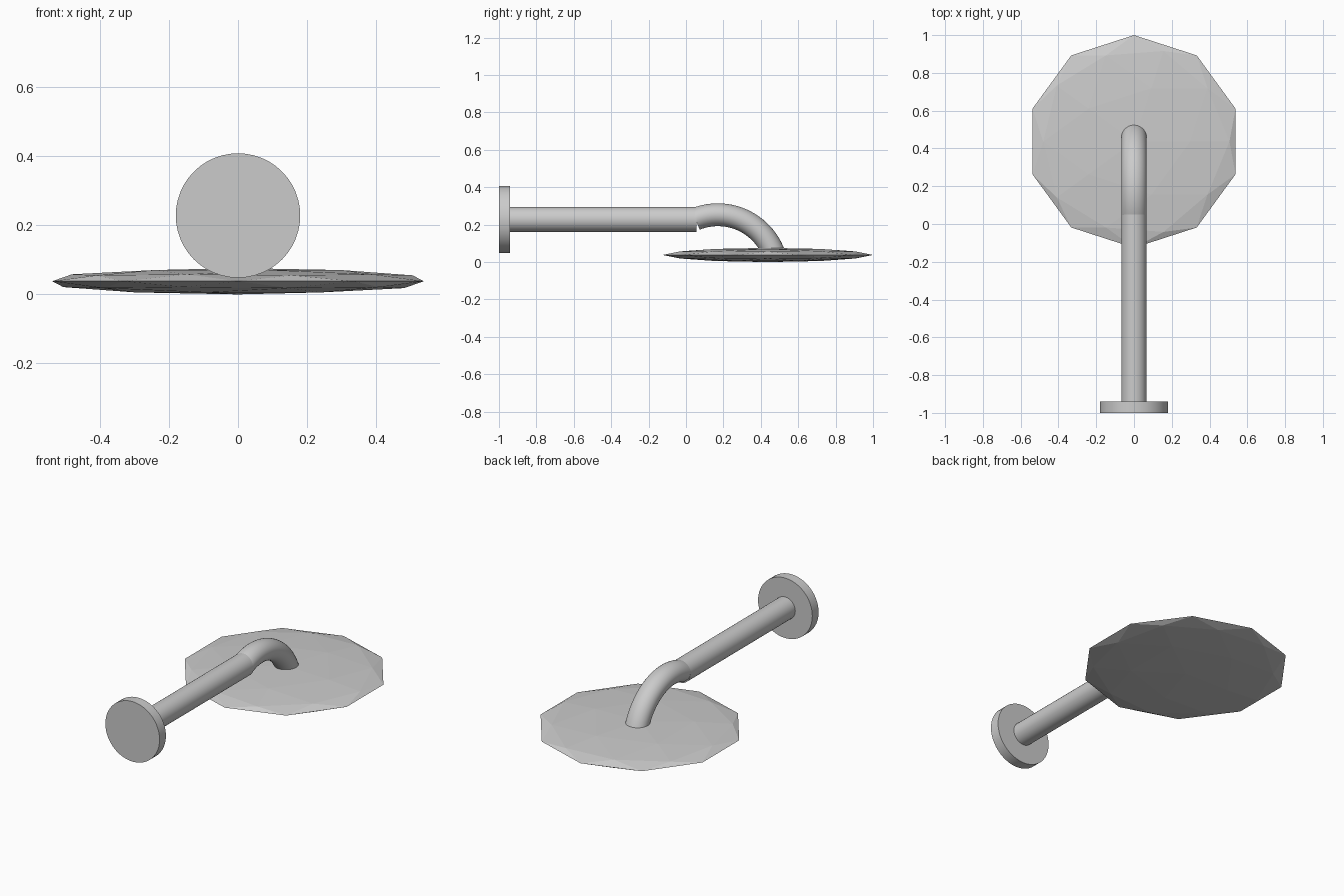
import bpy, bmesh, math

if "Cube" in bpy.data.objects:
    bpy.data.objects.remove(bpy.data.objects["Cube"])

PIPE_Z = 0.228   # height of the arm axis
HEAD_Y = 0.437   # centre of the spray head


def smooth(obj, angle=35):
    bpy.ops.object.select_all(action='DESELECT')
    obj.select_set(True)
    bpy.context.view_layer.objects.active = obj
    bpy.ops.object.shade_smooth_by_angle(angle=math.radians(angle))


def rod(name, radius, y0, y1, sides):
    """Cylinder lying along y at arm height."""
    bpy.ops.mesh.primitive_cylinder_add(
        vertices=sides, radius=radius, depth=y1 - y0,
        location=(0, (y0 + y1) / 2, PIPE_Z), rotation=(math.pi / 2, 0, 0))
    obj = bpy.context.object
    obj.name = name
    smooth(obj)
    return obj


# Wall flange and straight arm
rod("wall_flange", 0.18, -1.0, -0.94, 48)
rod("straight_arm", 0.067, -0.95, 0.055, 32)


# Bent neck: slightly oval section swept along an arc in the yz plane
def bent_neck(cy=0.17, cz=-0.067, arc_r=0.32, half_w=0.067, half_t=0.061,
              start=112, end=20, steps=24, sides=32):
    bm = bmesh.new()
    rings = []
    for i in range(steps + 1):
        a = math.radians(start + (end - start) * i / steps)
        ring = []
        for j in range(sides):
            t = 2 * math.pi * j / sides
            r = arc_r + half_t * math.sin(t)
            ring.append(bm.verts.new((half_w * math.cos(t),
                                      cy + r * math.cos(a),
                                      cz + r * math.sin(a))))
        rings.append(ring)
    for r0, r1 in zip(rings, rings[1:]):
        for j in range(sides):
            k = (j + 1) % sides
            bm.faces.new((r0[j], r0[k], r1[k], r1[j]))
    bm.faces.new(rings[0])
    bm.faces.new(rings[-1])
    bmesh.ops.recalc_face_normals(bm, faces=bm.faces)
    mesh = bpy.data.meshes.new("bent_neck")
    bm.to_mesh(mesh)
    bm.free()
    obj = bpy.data.objects.new("bent_neck", mesh)
    bpy.context.collection.objects.link(obj)
    smooth(obj)


bent_neck()

# Spray head: flattened faceted sphere with a ten-sided rim
bpy.ops.mesh.primitive_ico_sphere_add(subdivisions=2, radius=1,
                                      location=(0, HEAD_Y, 0.038))
head = bpy.context.object
head.name = "spray_head"
head.scale = (0.565, 0.563, 0.038)
bpy.ops.object.transform_apply(location=False, rotation=False, scale=True)
